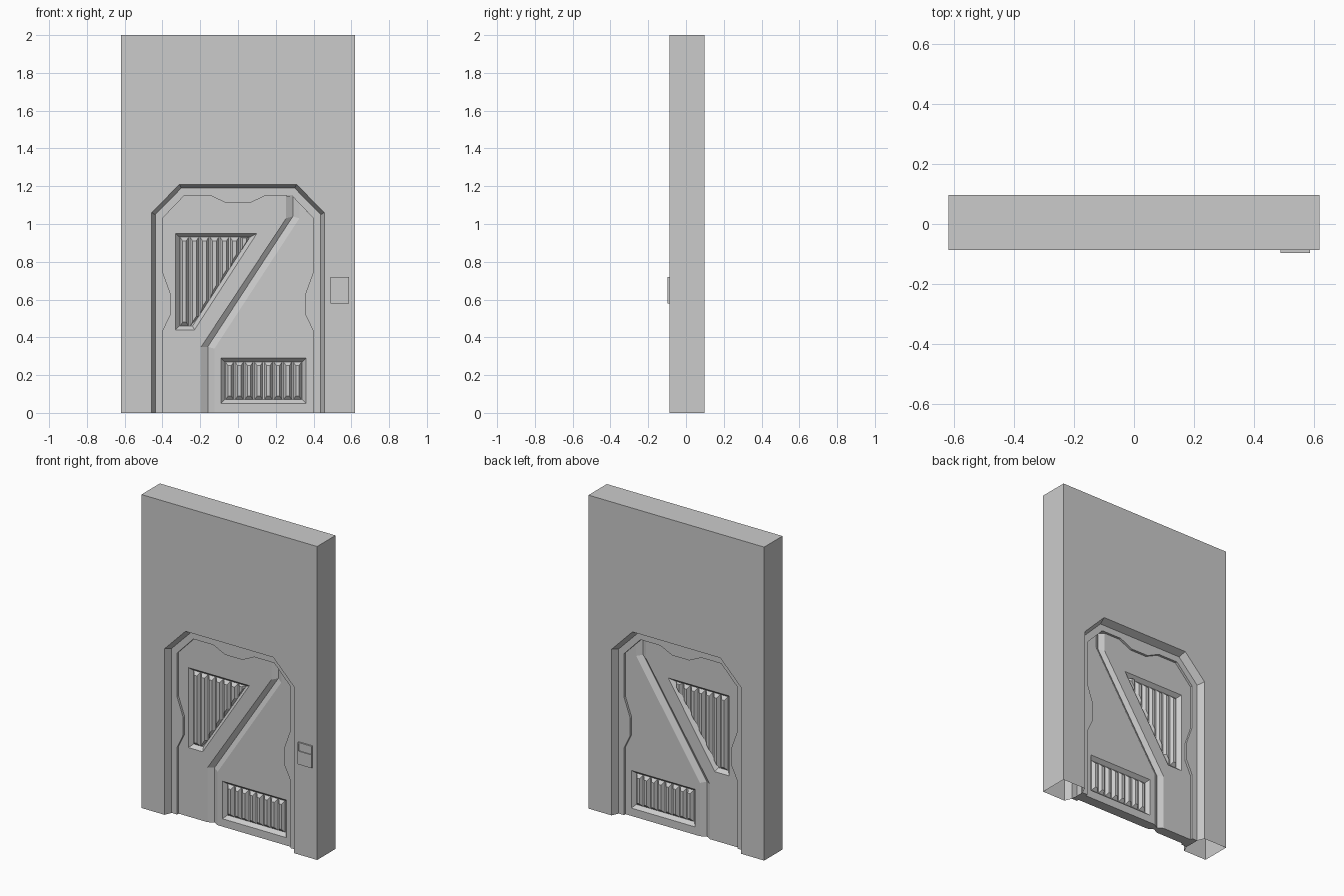
import bpy, bmesh
from mathutils import Vector
from mathutils.geometry import tessellate_polygon

if "Cube" in bpy.data.objects:
    bpy.data.objects.remove(bpy.data.objects["Cube"])

FRONT, BACK = -0.0875, 0.0975
MID = (FRONT + BACK) / 2
HALF = BACK - MID
SHELF, LEAF, GROOVE = 0.045, 0.06, 0.08     # depths behind the wall face


def pts(outline, depth):
    return [Vector((x, FRONT + depth, z)) for x, z in outline]


def face(bm, points):
    bm.faces.new([bm.verts.new(p) for p in points])


def strip(bm, a, b, closed=False):
    n = len(a)
    for i in range(n if closed else n - 1):
        j = (i + 1) % n
        face(bm, [a[i], a[j], b[j], b[i]])


def holed(bm, outer, hole):
    loops = [outer, hole]
    allp = outer + hole
    for tri in tessellate_polygon([[Vector((p.x, p.z, 0)) for p in l] for l in loops]):
        face(bm, [allp[i] for i in tri])


def finish(bm, name, mirror=True):
    if mirror:      # same relief on the back
        for f in list(bm.faces):
            face(bm, [Vector((v.co.x, 2 * MID - v.co.y, v.co.z)) for v in reversed(f.verts)])
    bmesh.ops.remove_doubles(bm, verts=bm.verts, dist=0.0002)
    bmesh.ops.recalc_face_normals(bm, faces=bm.faces)
    me = bpy.data.meshes.new(name)
    bm.to_mesh(me)
    bm.free()
    ob = bpy.data.objects.new(name, me)
    bpy.context.collection.objects.link(ob)
    return ob


def sym(right):
    return [(-x, z) for x, z in right] + right[::-1]


# Outlines of the opening
opening = sym([(.457, 0), (.457, 1.06), (.31, 1.21)])
inner = sym([(.438, 0), (.438, 1.05), (.30, 1.19)])
wave_half = [(.40, 0), (.40, .43), (.357, .52), (.357, .63), (.40, .75),
             (.40, 1.03), (.285, 1.15), (.145, 1.15), (.06, 1.11)]
wavy = sym(wave_half)
outer = [(-.62, 0), (-.62, 2), (.62, 2), (.62, 0)]

# Hollow wall with bevelled opening and wavy door frame
bm = bmesh.new()
face(bm, pts(outer + opening[::-1], 0))
strip(bm, pts(outer, 0), pts(outer, HALF))
strip(bm, pts(opening, 0), pts(inner, SHELF))
face(bm, pts(inner + wavy[::-1], SHELF))
strip(bm, pts(wavy, SHELF), pts(wavy, 0.088))
finish(bm, "wall_and_frame")

# Vent outlines: rim, then floor
tri_rim = [(-.33, .95), (.10, .95), (-.23, .44), (-.33, .44)]
tri_floor = [(-.31, .93), (.063, .93), (-.241, .46), (-.31, .46)]
box_rim = [(-.09, .29), (.36, .29), (.36, .05), (-.09, .05)]
box_floor = [(-.07, .27), (.34, .27), (.34, .07), (-.07, .07)]

# Door leaves meeting along the cranked diagonal groove
edge_a = [(-.195, 0), (-.195, .35), (.255, 1.03), (.255, 1.15)]
edge_b = [(-.16, 0), (-.16, .35), (.29, 1.04), (.29, 1.145)]
edge_c = [(-.125, 0), (-.125, .34), (.325, 1.03), (.325, 1.108)]
left = [(-x, z) for x, z in wave_half] + [(.06, 1.11), (.145, 1.15)] + edge_a[::-1]
right = edge_c + wave_half[:6][::-1]

bm = bmesh.new()
holed(bm, pts(left, LEAF), pts(tri_rim, LEAF))
holed(bm, pts(right, LEAF), pts(box_rim, LEAF))
strip(bm, pts(edge_a, LEAF), pts(edge_b, GROOVE))
strip(bm, pts(edge_b, GROOVE), pts(edge_c, LEAF))
for rim, floor in ((tri_rim, tri_floor), (box_rim, box_floor)):
    strip(bm, pts(rim, LEAF), pts(floor, 0.083), True)
    face(bm, pts(floor, 0.083))
# Underside
section = [(-.438, HALF), (-.438, SHELF), (-.40, SHELF), (-.40, LEAF), (-.195, LEAF),
           (-.16, GROOVE), (-.125, LEAF), (.40, LEAF), (.40, SHELF), (.438, SHELF), (.438, HALF)]
face(bm, [Vector((x, FRONT + d, 0)) for x, d in section])
finish(bm, "door_leaves")


# Vent ribs with tapered ends
def ribs(name, x0, pitch, count, top, bottom):
    bm = bmesh.new()
    for i in range(count):
        a, b = x0 + i * pitch + .004, x0 + (i + 1) * pitch - .004
        c, d = a + .013, b - .013
        low = pts([(a, top), (b, top), (b, min(bottom(b), top - .004)), (a, bottom(a))], .083)
        t = min(.02, (top - bottom(b)) * .4)
        high = pts([(c, top - t), (d, top - t), (d, bottom(d) + t), (c, bottom(c) + t)], .064)
        strip(bm, low, high, True)
        face(bm, high)
    finish(bm, name)


ribs("upper_vent_ribs", -.31, .053, 7, .93, lambda x: max(.46, .93 - (.063 - x) * 1.545))
ribs("lower_vent_ribs", -.07, .05125, 8, .27, lambda x: .07)

# Control panel: back plate, rim around the screen, solid lower half
bm = bmesh.new()
for x0, x1, z0, z1, h in ((.49, .588, .58, .72, .004), (.49, .588, .58, .665, .01),
                          (.49, .496, .665, .72, .01), (.582, .588, .665, .72, .01),
                          (.496, .582, .713, .72, .01)):
    geo = bmesh.ops.create_cube(bm, size=1)["verts"]
    bmesh.ops.scale(bm, vec=(x1 - x0, h, z1 - z0), verts=geo)
    bmesh.ops.translate(bm, vec=((x0 + x1) / 2, FRONT - h / 2, (z0 + z1) / 2), verts=geo)
me = bpy.data.meshes.new("control_panel")
bm.to_mesh(me)
bm.free()
bpy.context.collection.objects.link(bpy.data.objects.new("control_panel", me))
